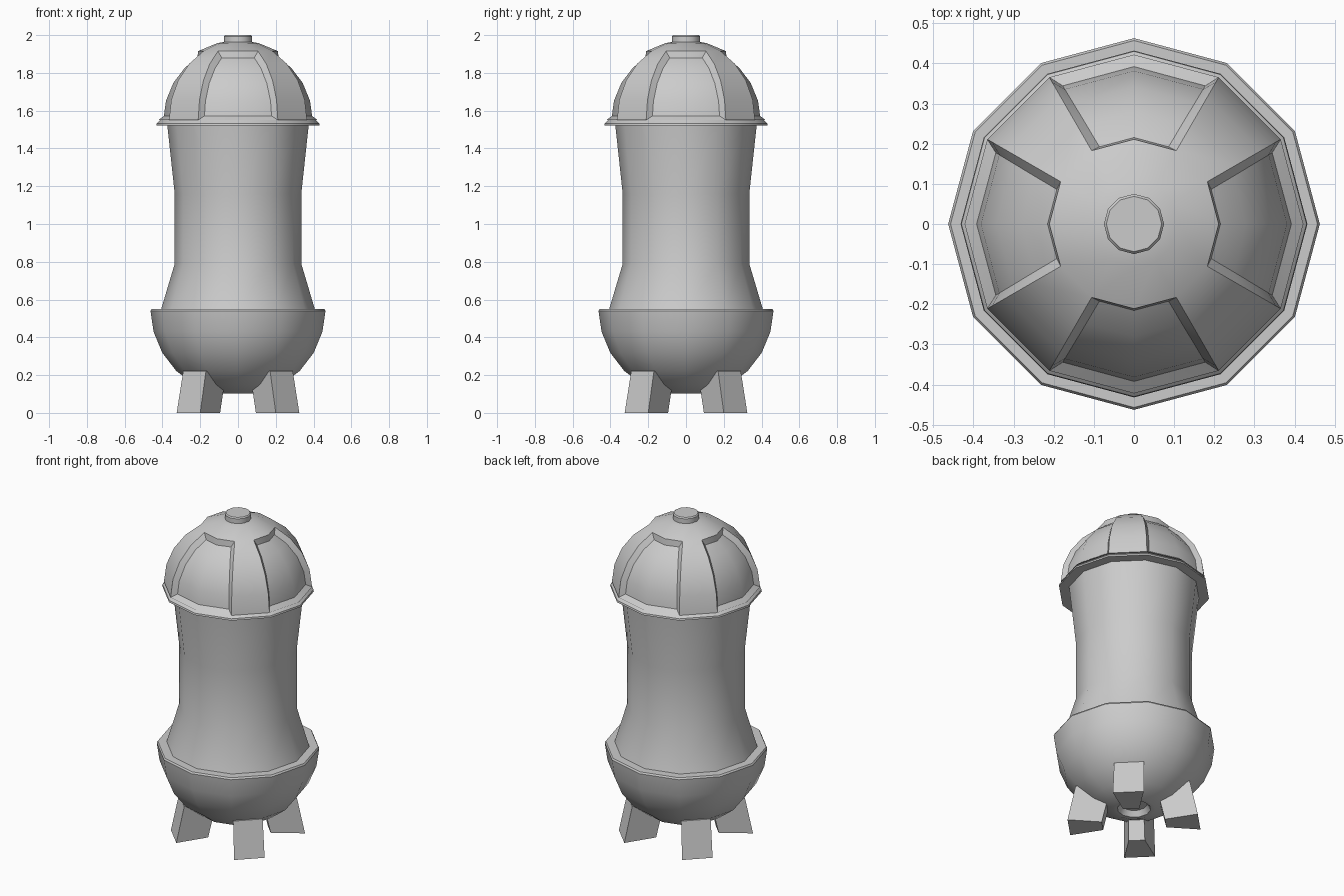
import bpy, bmesh
from math import sin, cos, pi, radians

if "Cube" in bpy.data.objects:
    bpy.data.objects.remove(bpy.data.objects["Cube"])

SIDES = 12


def finish(bm, name, smooth=True):
    bmesh.ops.recalc_face_normals(bm, faces=bm.faces)
    mesh = bpy.data.meshes.new(name)
    bm.to_mesh(mesh)
    bm.free()
    ob = bpy.data.objects.new(name, mesh)
    bpy.context.collection.objects.link(ob)
    if smooth:
        bpy.ops.object.select_all(action='DESELECT')
        ob.select_set(True)
        bpy.context.view_layer.objects.active = ob
        bpy.ops.object.shade_smooth_by_angle(angle=radians(35))
    return ob


def revolve(profile):
    """Twelve-sided turned solid from (radius, z) points, bottom to top, capped."""
    bm = bmesh.new()
    rings = [[bm.verts.new((r * cos(2 * pi * i / SIDES), r * sin(2 * pi * i / SIDES), z))
              for i in range(SIDES)] for r, z in profile]
    bands = []
    for a, b in zip(rings, rings[1:]):
        bands.append([bm.faces.new((a[i], a[(i + 1) % SIDES], b[(i + 1) % SIDES], b[i]))
                      for i in range(SIDES)])
    bm.faces.new(rings[0][::-1])
    bm.faces.new(rings[-1])
    bmesh.ops.recalc_face_normals(bm, faces=bm.faces)
    return bm, bands


def arc(radius, centre, angles):
    return [(radius * cos(radians(a)), centre + radius * sin(radians(a))) for a in angles]


# Hemispherical base bowl with a recessed underside and a bevelled rim
bowl = [(0.075, 0.135), (0.095, 0.103)] + arc(0.463, 0.55, range(-75, -14, 15))
bowl += [(0.463, 0.54), (0.457, 0.55), (0.38, 0.55)]
finish(revolve(bowl)[0], "base_bowl")

# Waisted body
body = [(0.408, 0.545), (0.335, 0.79), (0.335, 1.16), (0.375, 1.53)]
finish(revolve(body)[0], "body")

# Flange under the dome
flange = [(0.36, 1.52), (0.432, 1.522), (0.43, 1.533), (0.405, 1.556)]
finish(revolve(flange)[0], "dome_flange")

# Dome with four recessed panels, each two sides wide
dome, bands = revolve(arc(0.422, 1.55, range(0, 76, 15)) + [(0.05, 1.968)])
panel_faces = [band[i] for band in bands[:4] for i in range(SIDES) if i % 3 != 1]
bmesh.ops.inset_region(dome, faces=panel_faces, thickness=0.026, depth=-0.026,
                       use_even_offset=True)
finish(dome, "dome")

# Top cap
cap = [(0.075, 1.95), (0.075, 1.993), (0.069, 2.0)]
finish(revolve(cap)[0], "top_cap")

# Four splayed wedge legs on the diagonals: (z, outer, inner, outer half, inner half)
for n in range(4):
    bm = bmesh.new()
    c, s = cos(pi / 4 + n * pi / 2), sin(pi / 4 + n * pi / 2)
    loops = []
    for z, out, inn, wo, wi in ((0, 0.371, 0.18, 0.088, 0.046), (0.222, 0.325, 0.13, 0.085, 0.043)):
        plan = ((out, -wo), (out, wo), (inn, wi), (inn, -wi))
        loops.append([bm.verts.new((d * c - w * s, d * s + w * c, z)) for d, w in plan])
    low, high = loops
    bm.faces.new(low[::-1])
    bm.faces.new(high)
    for i in range(4):
        j = (i + 1) % 4
        bm.faces.new((low[i], low[j], high[j], high[i]))
    finish(bm, f"leg_{n + 1}", smooth=False)
